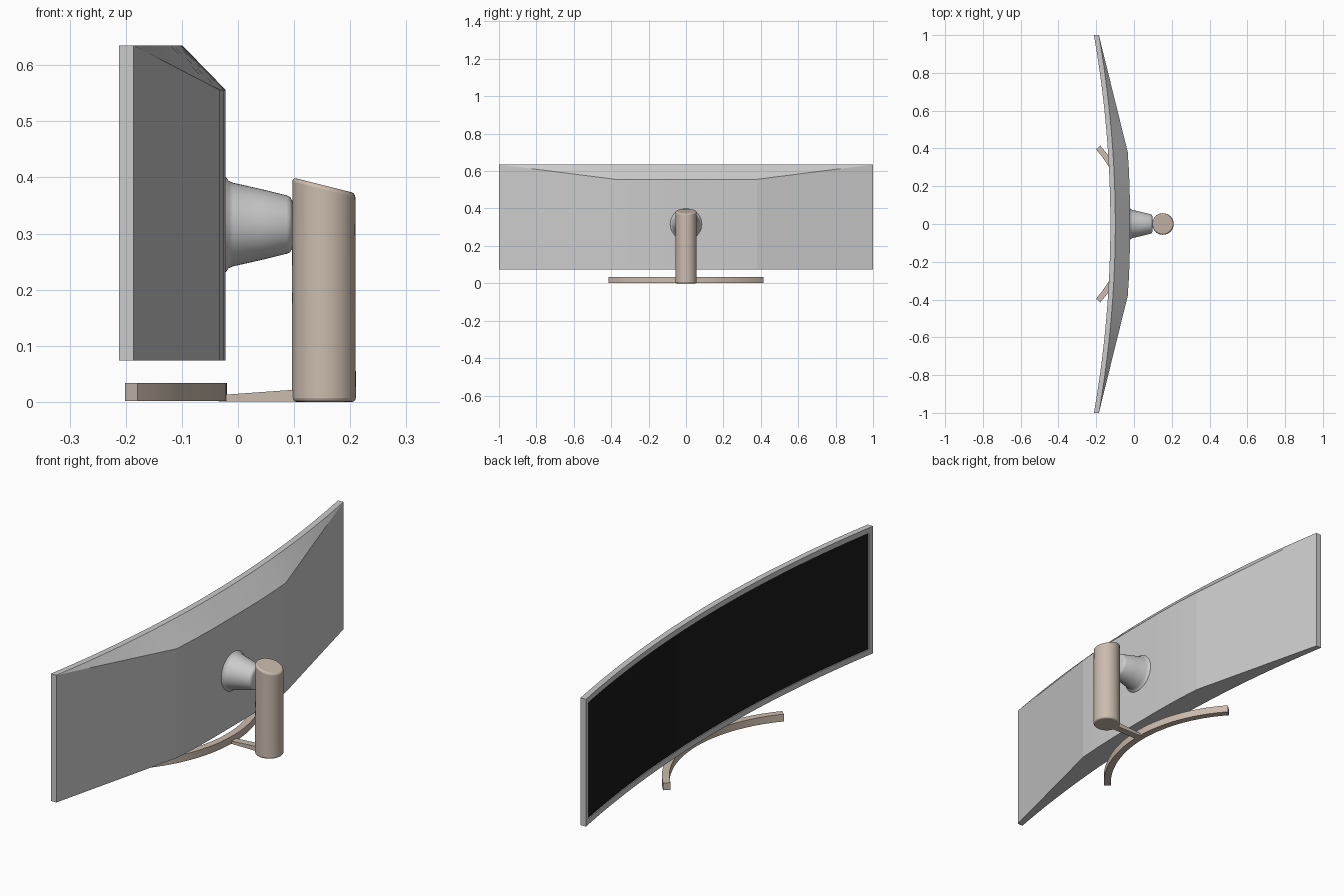
import bpy, bmesh
from math import sin, cos, pi, asin, radians
from mathutils import Matrix, Vector

if "Cube" in bpy.data.objects:
    bpy.data.objects.remove(bpy.data.objects["Cube"])


def material(name, rgb):
    m = bpy.data.materials.new(name)
    m.diffuse_color = (*rgb, 1)
    m.use_nodes = True
    m.node_tree.nodes["Principled BSDF"].inputs["Base Color"].default_value = m.diffuse_color
    return m


tan = material("tan", (0.60, 0.50, 0.42))
black = material("black", (0.01, 0.01, 0.01))
grey = material("grey", (0.55, 0.55, 0.55))


def finish(name, bm, mats=(), angle=30, bevel=0):
    bmesh.ops.recalc_face_normals(bm, faces=bm.faces)
    me = bpy.data.meshes.new(name)
    bm.to_mesh(me)
    bm.free()
    ob = bpy.data.objects.new(name, me)
    bpy.context.collection.objects.link(ob)
    for m in mats:
        me.materials.append(m)
    bpy.ops.object.select_all(action='DESELECT')
    ob.select_set(True)
    bpy.context.view_layer.objects.active = ob
    bpy.ops.object.shade_smooth_by_angle(angle=radians(angle))
    if bevel:
        b = ob.modifiers.new("bevel", 'BEVEL')
        b.width, b.segments, b.limit_method = bevel, 3, 'ANGLE'
        b.angle_limit = radians(40)
    return ob


def loft(sections, closed=False):
    """Join matching polygons into a skin, capped unless the polygons form a closed ring."""
    bm = bmesh.new()
    rings = [[bm.verts.new(p) for p in s] for s in sections]
    n = len(rings[0])
    for a, b in zip(rings, rings[1:]):
        for i in range(n):
            bm.faces.new((a[i], a[(i + 1) % n], b[(i + 1) % n], b[i]))
    bm.faces.new(rings[0])
    bm.faces.new(rings[-1])
    return bm


# Monitor housing: curved front, faceted back with a sloped upper edge
Z0, Z1 = 0.074, 0.635


def interp(y, pts):
    for (a, va), (b, vb) in zip(pts, pts[1:]):
        if y <= b:
            return va + (vb - va) * (y - a) / (b - a)
    return pts[-1][1]


def section(y):
    f = -0.125 - 0.087 * y * y
    back = interp(abs(y), [(0, -0.022), (0.155, -0.0225), (0.27, -0.026), (0.38, -0.033), (1, -0.186)])
    top = interp(abs(y), [(0, 0.556), (0.38, 0.556), (1, Z1)])
    return [(f, y, Z0), (f, y, Z1), (f + 0.026, y, Z1), (back, y, top), (back, y, Z0)]


half = [0.05, 0.1, 0.155, 0.21, 0.27, 0.325, 0.38] + [0.38 + 0.062 * i for i in range(1, 11)]
ys = [-y for y in reversed(half)] + [0] + half
bm = loft([section(y) for y in ys])
bmesh.ops.remove_doubles(bm, verts=bm.verts, dist=0.0005)
bmesh.ops.dissolve_degenerate(bm, edges=bm.edges, dist=0.0005)
bmesh.ops.recalc_face_normals(bm, faces=bm.faces)

# Screen panel: recessed inside a thin bezel
front = [f for f in bm.faces if f.normal.x < -0.95]
bmesh.ops.inset_region(bm, faces=front, thickness=0.024, use_even_offset=True)
bmesh.ops.inset_region(bm, faces=front, thickness=0.0005, depth=-0.004, use_even_offset=True)
for f in front:
    f.material_index = 1
finish("monitor_housing", bm, (grey, black), angle=9)

# Neck: flared cone between housing and post
profile = [(-0.026, 0.086), (-0.021, 0.084), (-0.017, 0.078), (-0.009, 0.0745),
           (0.04, 0.0635), (0.087, 0.052), (0.093, 0.049), (0.097, 0.042)]
N = 48
bm = loft([[(x, r * cos(2 * pi * i / N), 0.316 + r * sin(2 * pi * i / N)) for i in range(N)]
           for x, r in profile])
finish("neck", bm, angle=45)

# Post: upright cylinder with a slanted top
bm = bmesh.new()
bmesh.ops.create_cone(bm, cap_ends=True, segments=64, radius1=0.057, radius2=0.056, depth=0.386,
                      matrix=Matrix.Translation((0.153, 0, 0.193)))
for v in bm.verts:
    if v.co.z > 0.2:
        v.co.z -= 0.25 * (v.co.x - 0.153)
finish("post", bm, (tan,), bevel=0.007)

# Foot: arched bar
R, W = 0.607, 0.015
A = asin(0.405 / R)
cx = -0.035 - R
bm = loft([[(cx + r * cos(t), r * sin(t), z)
            for r, z in ((R - W, 0.002), (R + W, 0.002), (R + W, 0.034), (R - W, 0.034))]
           for t in [A * (i / 20 - 1) for i in range(41)]])
finish("foot_arc", bm, (tan,))

# Foot link: tapered strut joining arch and post
bm = loft([[(x, -0.016, 0.001), (x, 0.016, 0.001), (x, 0.016, h), (x, -0.016, h)]
           for x, h in ((-0.035, 0.012), (0.12, 0.023))])
finish("foot_link", bm, (tan,))
